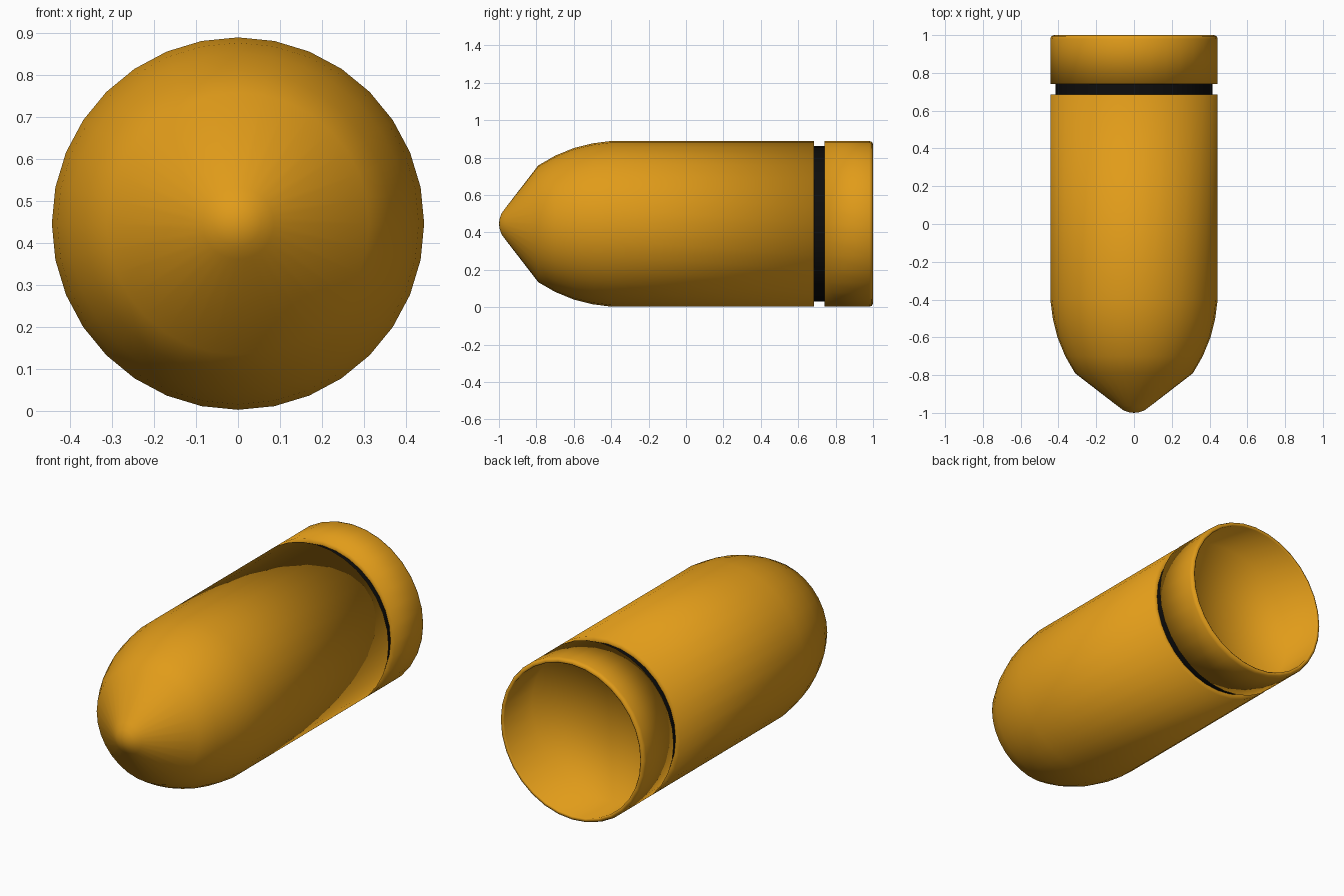
import bpy, bmesh, math

if "Cube" in bpy.data.objects:
    bpy.data.objects.remove(bpy.data.objects["Cube"])

SIDES = 32
CENTRE_Z = 0.446


def material(name, colour):
    m = bpy.data.materials.new(name)
    m.diffuse_color = colour
    m.use_nodes = True
    m.node_tree.nodes["Principled BSDF"].inputs["Base Color"].default_value = m.diffuse_color
    return m


def lathe(name, profile, mat):
    """Revolve (y, radius) points around the long axis; radius 0 closes to a point."""
    bm = bmesh.new()
    rings = []
    for y, r in profile:
        if r == 0:
            rings.append([bm.verts.new((0, y, CENTRE_Z))])
        else:
            rings.append([bm.verts.new((r * math.sin(2 * math.pi * i / SIDES), y,
                                        CENTRE_Z + r * math.cos(2 * math.pi * i / SIDES)))
                          for i in range(SIDES)])
    for a, b in zip(rings, rings[1:]):
        for i in range(SIDES):
            j = (i + 1) % SIDES
            corners = [a[i % len(a)], a[j % len(a)], b[j % len(b)], b[i % len(b)]]
            bm.faces.new(list(dict.fromkeys(corners)))
    bmesh.ops.recalc_face_normals(bm, faces=bm.faces)
    mesh = bpy.data.meshes.new(name)
    bm.to_mesh(mesh)
    bm.free()
    mesh.materials.append(mat)
    mesh.shade_smooth()
    obj = bpy.data.objects.new(name, mesh)
    bpy.context.collection.objects.link(obj)
    return obj


brass = material("brass", (0.75, 0.33, 0.01, 1))
black = material("black", (0.004, 0.004, 0.004, 1))

# Pointed nose, curved shoulder and straight body
lathe("body", [(-1.0, 0), (-0.997, 0.025), (-0.987, 0.055), (-0.965, 0.085),
               (-0.79, 0.312), (-0.70, 0.364), (-0.60, 0.405), (-0.50, 0.430),
               (-0.40, 0.443), (0.685, 0.443), (0.685, 0.416)], brass)

# Dark groove between body and base
lathe("groove_band", [(0.685, 0.416), (0.74, 0.416)], black)

# Hollow base cup with a rounded rim
lathe("base_cup", [(0.74, 0.416), (0.74, 0.443), (0.98, 0.443), (0.994, 0.438),
                   (1.0, 0.425), (0.995, 0.418), (0.75, 0.418), (0.75, 0)], brass)
